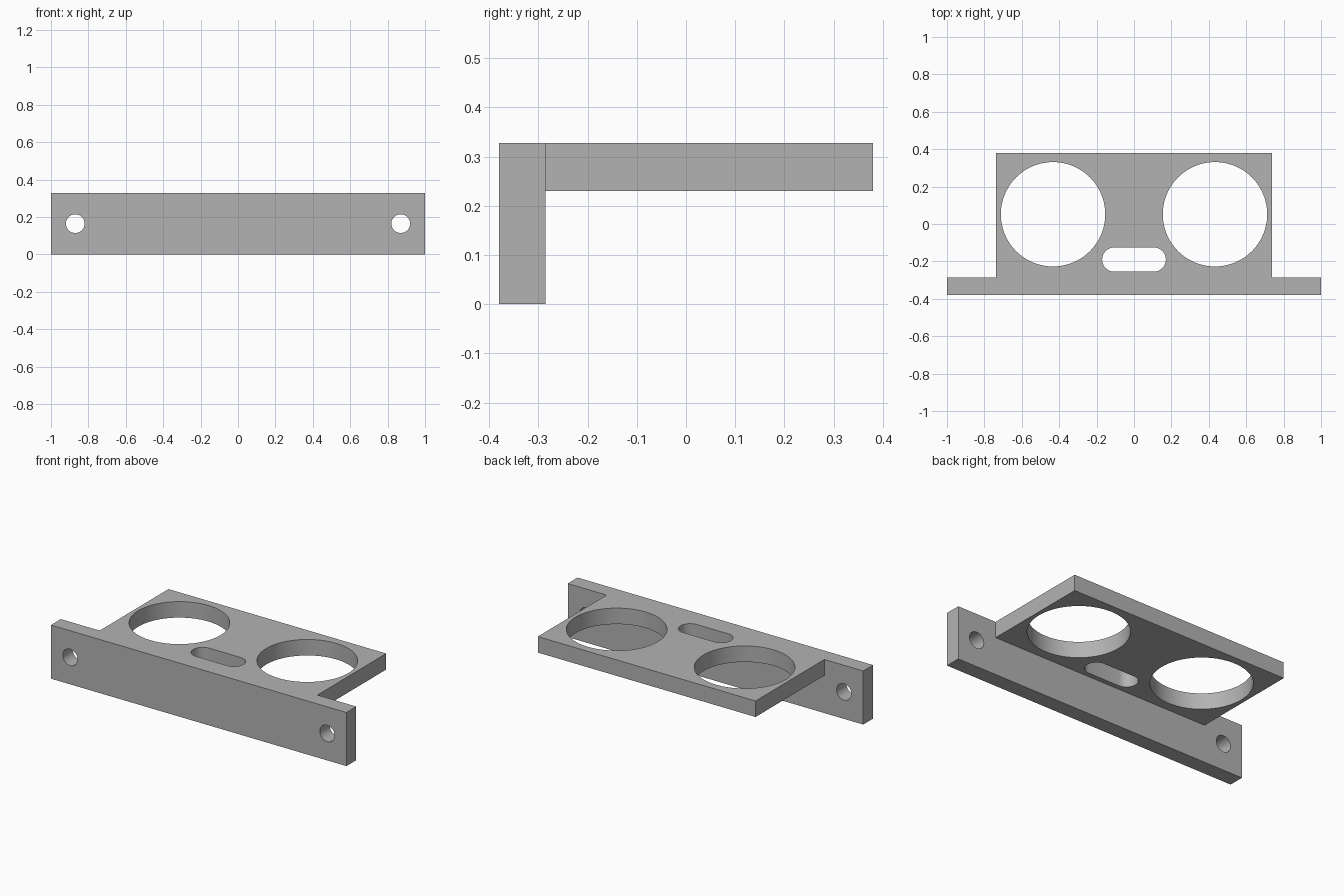
import bpy
import math

cube = bpy.data.objects.get("Cube")
if cube:
    bpy.data.objects.remove(cube, do_unlink=True)

DEPTH, HEIGHT = 0.38, 0.328
PLATE_BACK, SHELF_BOTTOM = -0.285, 0.23

grey = bpy.data.materials.new("grey metal")
grey.use_nodes = True
colour = (0.45, 0.45, 0.45, 1)
grey.diffuse_color = colour
grey.node_tree.nodes["Principled BSDF"].inputs["Base Color"].default_value = colour


def box(name, low, high):
    centre = [(a + b) / 2 for a, b in zip(low, high)]
    bpy.ops.mesh.primitive_cube_add(size=1, location=centre)
    ob = bpy.context.object
    ob.name = name
    ob.scale = [b - a for a, b in zip(low, high)]
    bpy.ops.object.transform_apply(location=True, rotation=False, scale=True)
    ob.data.materials.append(grey)
    return ob


def cylinder(name, radius, location, tilt=0, sides=64):
    bpy.ops.mesh.primitive_cylinder_add(vertices=sides, radius=radius, depth=0.4,
                                        location=location, rotation=(tilt, 0, 0))
    ob = bpy.context.object
    ob.name = name
    ob.data.materials.append(grey)
    return ob


def combine(target, tool, operation):
    tool.hide_render = True
    mod = target.modifiers.new(operation.lower(), "BOOLEAN")
    mod.operation, mod.solver, mod.object = operation, "EXACT", tool
    bpy.ops.object.select_all(action="DESELECT")
    target.select_set(True)
    bpy.context.view_layer.objects.active = target
    bpy.ops.object.modifier_apply(modifier=mod.name)
    bpy.data.objects.remove(tool, do_unlink=True)


# Upright mounting plate joined to the horizontal shelf
bracket = box("bracket", (-1, -DEPTH, 0), (1, PLATE_BACK, HEIGHT))
shelf = box("shelf", (-0.737, PLATE_BACK, SHELF_BOTTOM), (0.737, DEPTH, HEIGHT))
combine(bracket, shelf, "UNION")

# Large round openings and screw holes, one of each per side
for side in (-1, 1):
    opening = cylinder("opening_cutter", 0.279, (side * 0.433, 0.052, HEIGHT), sides=96)
    combine(bracket, opening, "DIFFERENCE")
    screw = cylinder("screw_cutter", 0.05, (side * 0.87, -0.33, 0.165), math.pi / 2, 48)
    combine(bracket, screw, "DIFFERENCE")

# Rounded slot: stretch the two halves of a cylinder apart
slot = cylinder("slot_cutter", 0.065, (0, -0.19, HEIGHT))
for v in slot.data.vertices:
    if abs(v.co.x) > 0.001:
        v.co.x += math.copysign(0.105, v.co.x)
combine(bracket, slot, "DIFFERENCE")

bpy.ops.object.shade_smooth_by_angle(angle=math.radians(30))
